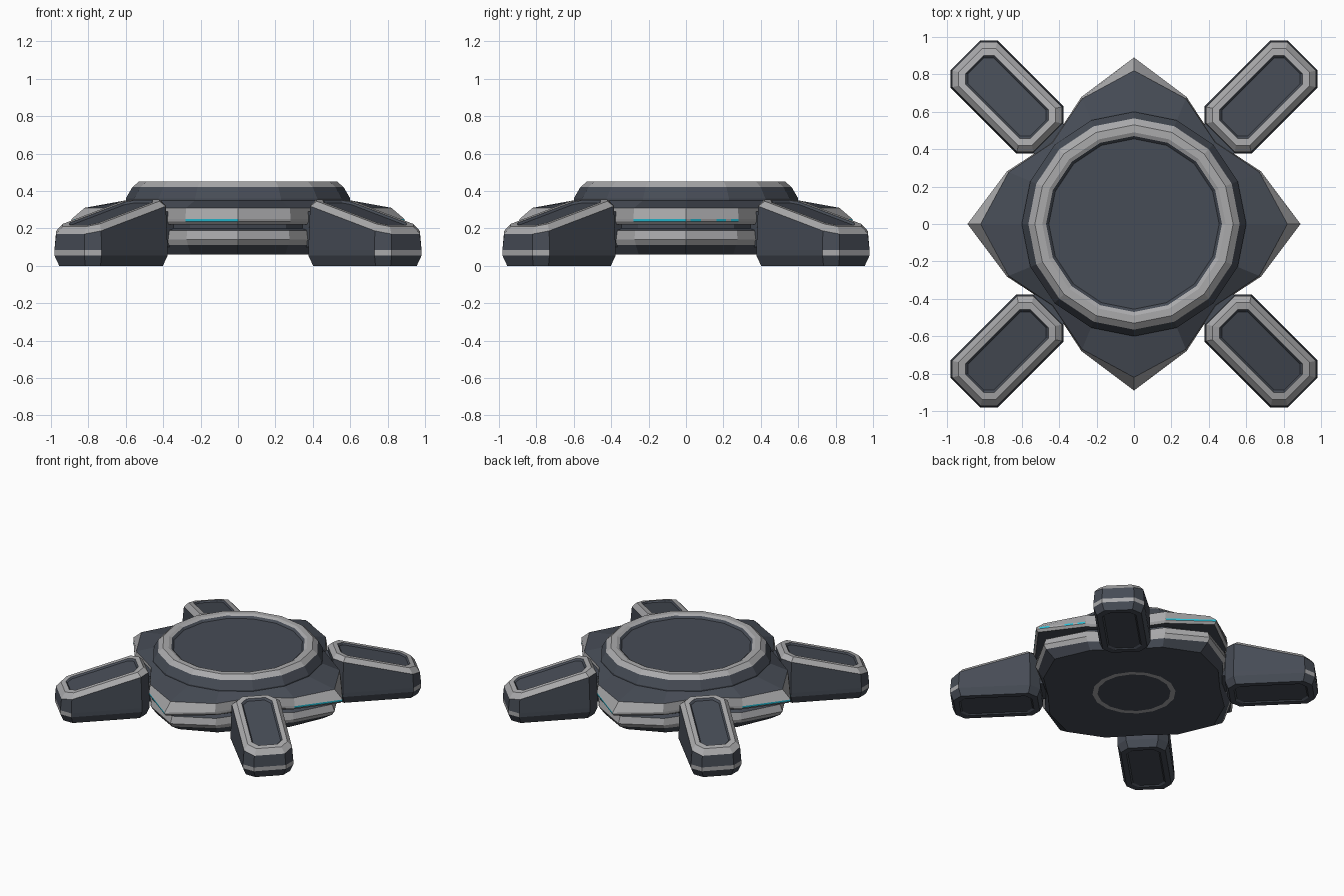
import bpy, math
from mathutils import Vector

cube = bpy.data.objects.get("Cube")
if cube:
    bpy.data.objects.remove(cube)


def material(name, color):
    m = bpy.data.materials.new(name)
    m.diffuse_color = (*color, 1)
    m.use_nodes = True
    bsdf = m.node_tree.nodes["Principled BSDF"]
    bsdf.inputs["Base Color"].default_value = (*color, 1)
    bsdf.inputs["Roughness"].default_value = 0.6
    return m


MATS = [material("dark slate", (0.062, 0.072, 0.092)),
        material("light grey", (0.40, 0.40, 0.41)),
        material("cyan glow", (0.02, 0.50, 0.65))]
DARK, LIGHT, CYAN = range(3)


def make(name, verts, faces, mats):
    mesh = bpy.data.meshes.new(name)
    mesh.from_pydata(verts, [], faces)
    for m in MATS:
        mesh.materials.append(m)
    for poly, index in zip(mesh.polygons, mats):
        poly.material_index = index
    ob = bpy.data.objects.new(name, mesh)
    bpy.context.collection.objects.link(ob)
    return ob


def loft(name, rings, rule):
    """Skin equal rings from bottom to top; rule(band, segment) gives the colour."""
    n = len(rings[0])
    verts = [p for ring in rings for p in ring]
    faces, mats = [tuple(reversed(range(n)))], [DARK]
    for b in range(len(rings) - 1):
        for k in range(n):
            j = (k + 1) % n
            faces.append((b * n + k, b * n + j, (b + 1) * n + j, (b + 1) * n + k))
            mats.append(rule(b, k))
    faces.append(tuple(range(len(verts) - n, len(verts))))
    mats.append(DARK)
    return make(name, verts, faces, mats)


SIDES = 16


def star(tip, shoulder, valley, z):
    """Sixteen points, four-fold: axis tip, shoulder, diagonal valley, shoulder."""
    radii = (tip, shoulder, valley, shoulder)
    return [Vector((radii[k % 4] * math.cos(math.tau * k / SIDES),
                    radii[k % 4] * math.sin(math.tau * k / SIDES), z))
            for k in range(SIDES)]


def circle(r, z):
    return star(r, r, r, z)


# Lower hull tier, with a light belt and a recessed neck
loft("lower_hull", [star(0.72, 0.66, 0.60, 0.06), star(0.80, 0.70, 0.62, 0.11),
                    star(0.82, 0.72, 0.62, 0.14), star(0.80, 0.71, 0.61, 0.19),
                    star(0.74, 0.67, 0.58, 0.20), star(0.74, 0.67, 0.58, 0.23)],
     lambda b, k: LIGHT if b in (1, 2) else DARK)

# Four-pointed skirt; one half of each point carries a glowing edge
edge_low, edge_high = star(0.89, 0.735, 0.62, 0.237), star(0.89, 0.735, 0.62, 0.25)


def skirt_rule(b, k):
    if b == 1 and k % 4 == 3:
        return CYAN
    return LIGHT if b < 3 else DARK


loft("pointed_skirt", [star(0.87, 0.72, 0.61, 0.22), edge_low, edge_high,
                       star(0.82, 0.725, 0.615, 0.31), circle(0.60, 0.35)], skirt_rule)

# Short glowing dashes on two opposite half points
for side, k in (("left", 0), ("right", SIDES // 2)):
    out = (edge_low[k] + edge_low[k + 1]) * Vector((1, 1, 0))
    out = out.normalized() * 0.003
    for i, (s, e) in enumerate(((0.08, 0.28), (0.58, 0.76), (0.85, 1.0))):
        quad = [edge_low[k].lerp(edge_low[k + 1], s), edge_low[k].lerp(edge_low[k + 1], e),
                edge_high[k].lerp(edge_high[k + 1], e), edge_high[k].lerp(edge_high[k + 1], s)]
        make(f"{side}_glow_dash_{i + 1}", [p + out for p in quad], [(0, 1, 2, 3)], [CYAN])

# Round top platform with light rim and sunken disc
loft("top_platform", [circle(0.60, 0.33), circle(0.60, 0.36), circle(0.565, 0.42),
                      circle(0.53, 0.45), circle(0.49, 0.45), circle(0.47, 0.44),
                      circle(0.455, 0.425)],
     lambda b, k: LIGHT if b in (2, 3, 4) else DARK)

# Thin ring under the hull
inner, outer = circle(0.255, 0.057), circle(0.29, 0.057)
make("underside_ring", inner + outer,
     [(k, (k + 1) % SIDES, SIDES + (k + 1) % SIDES, SIDES + k) for k in range(SIDES)],
     [LIGHT] * SIDES)

# Legs: chamfered boxes along the diagonals with a sloping, panelled top
U0, U1, HALF = 0.645, 1.275, 0.178


def slope(u):
    return 0.355 - 0.27 * max(0, u - 0.70)


def leg_ring(inset, height, turn):
    a, b, w = U0 + inset, U1 - inset, HALF - inset
    c = 0.065 - inset * 0.35
    points = [(a + c, -w), (b - c, -w), (b, c - w), (b, w - c),
              (b - c, w), (a + c, w), (a, w - c), (a, c - w)]
    cs, sn = math.cos(turn), math.sin(turn)
    return [Vector((u * cs - v * sn, u * sn + v * cs, height(u))) for u, v in points]


def leg_rule(b, k):
    if b == 3:                       # belt around the outer end only
        return LIGHT if k in (1, 2, 3) else DARK
    return LIGHT if b in (5, 6) else DARK


for i, name in enumerate(("back_left", "back_right", "front_right", "front_left")):
    turn = math.radians(45 + 90 * i)
    loft(name + "_leg", [leg_ring(0.07, lambda u: 0.008, turn),
                         leg_ring(0.06, lambda u: 0.0, turn),
                         leg_ring(0.022, lambda u: 0.0, turn),
                         leg_ring(0.0, lambda u: 0.055, turn),
                         leg_ring(0.0, lambda u: 0.085, turn),
                         leg_ring(0.008, lambda u: slope(u) - 0.032, turn),
                         leg_ring(0.038, slope, turn),
                         leg_ring(0.070, slope, turn),
                         leg_ring(0.080, lambda u: slope(u) - 0.012, turn)],
         lambda b, k: leg_rule(b, k))
    # Joint block between hull and leg
    cs, sn = math.cos(turn), math.sin(turn)
    joint = [[Vector((u * cs - v * sn, u * sn + v * cs, z))
              for u, v in ((0.5, -0.11), (0.68, -0.11), (0.68, 0.11), (0.5, 0.11))]
             for z in (0.10, 0.29)]
    loft(name + "_leg_joint", joint, lambda b, k: DARK)
